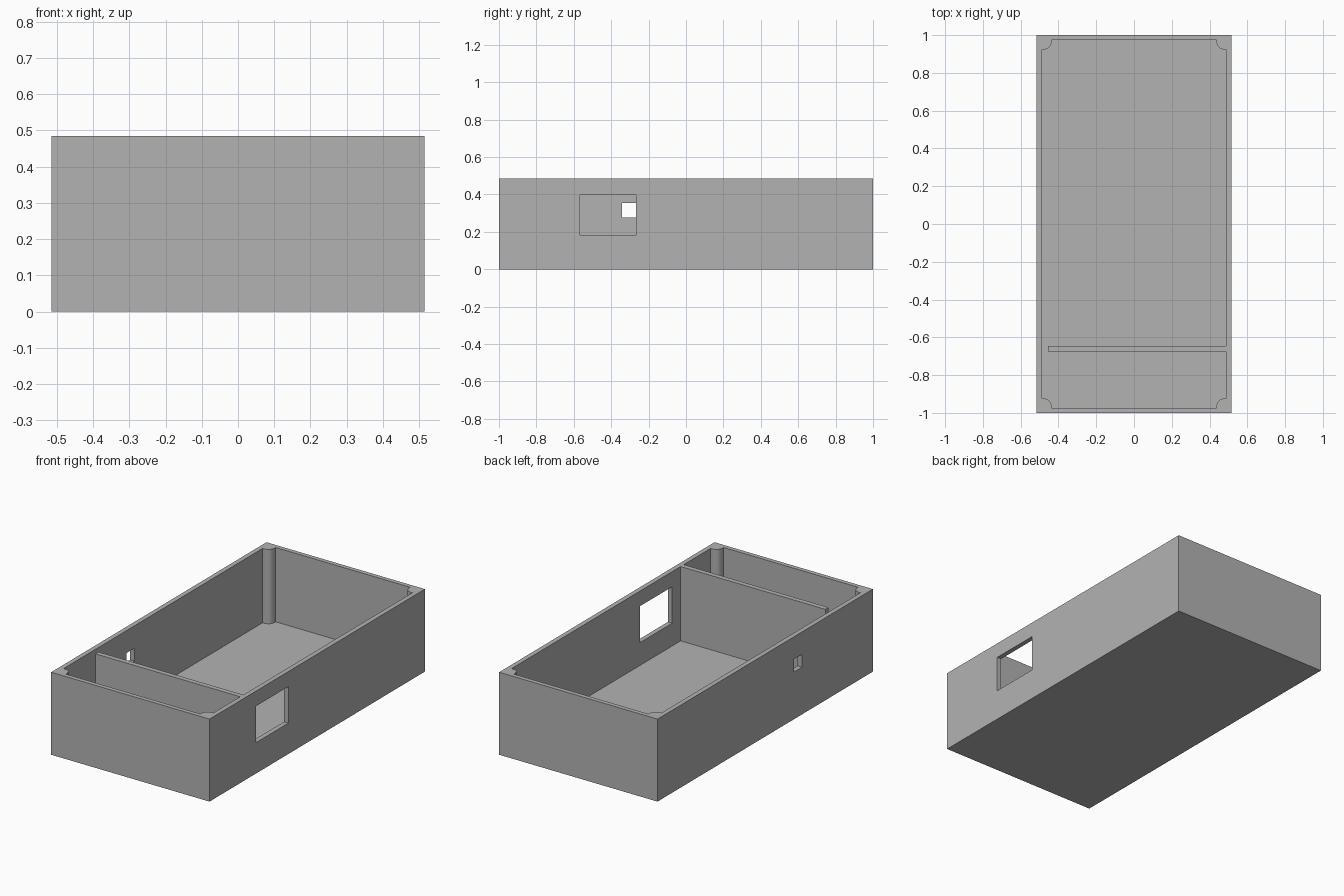
import bpy
import bmesh
import math

if "Cube" in bpy.data.objects:
    bpy.data.objects.remove(bpy.data.objects["Cube"], do_unlink=True)

HX, HY, HEIGHT = 0.515, 1.0, 0.485      # outer half sizes and height
IX, IY, FLOOR = 0.487, 0.974, 0.048     # cavity half sizes and floor level
POST, ROUND = 0.05, 0.04                # corner post size and its rounding

grey = bpy.data.materials.new("plain grey")
grey.use_nodes = True
grey.diffuse_color = (0.45, 0.45, 0.45, 1)
grey.node_tree.nodes["Principled BSDF"].inputs["Base Color"].default_value = grey.diffuse_color


def prism(name, outline, z0, z1):
    """Extrude a counter-clockwise outline from z0 to z1."""
    bm = bmesh.new()
    face = bm.faces.new([bm.verts.new((x, y, z0)) for x, y in outline])
    top = bmesh.ops.extrude_face_region(bm, geom=[face])["geom"]
    verts = [v for v in top if isinstance(v, bmesh.types.BMVert)]
    bmesh.ops.translate(bm, vec=(0, 0, z1 - z0), verts=verts)
    bmesh.ops.recalc_face_normals(bm, faces=bm.faces)
    mesh = bpy.data.meshes.new(name)
    bm.to_mesh(mesh)
    bm.free()
    mesh.materials.append(grey)
    obj = bpy.data.objects.new(name, mesh)
    bpy.context.collection.objects.link(obj)
    return obj


def rect(x0, x1, y0, y1):
    return [(x0, y0), (x1, y0), (x1, y1), (x0, y1)]


def post_notch(sx, sy):
    """Rounded post outline in one cavity corner, from the side wall to the end wall."""
    cx, cy = IX - POST + ROUND, IY - POST + ROUND
    pts = [(IX, IY - POST)]
    for i in range(9):
        a = math.radians(270 - i * 90 / 8)
        pts.append((cx + ROUND * math.cos(a), cy + ROUND * math.sin(a)))
    pts.append((IX - POST, IY))
    return [(sx * x, sy * y) for x, y in pts]


def cut(target, cutter):
    cutter.hide_render = True
    mod = target.modifiers.new("cut", "BOOLEAN")
    mod.operation = "DIFFERENCE"
    mod.solver = "EXACT"
    mod.object = cutter
    bpy.context.view_layer.objects.active = target
    bpy.ops.object.modifier_apply(modifier=mod.name)
    bpy.data.objects.remove(cutter, do_unlink=True)


# Outer block
box = prism("open_box", rect(-HX, HX, -HY, HY), 0, HEIGHT)

# Cavity leaving the corner posts and the divider that reaches out from the left wall
divider = [(IX, -0.675), (-0.455, -0.675), (-0.455, -0.646), (IX, -0.646)]
outline = (post_notch(-1, -1) + post_notch(1, -1)[::-1] + divider
           + post_notch(1, 1) + post_notch(-1, 1)[::-1])
cut(box, prism("cavity", outline, FLOOR, HEIGHT + 0.1))

# Large opening in the left wall, small opening in the right wall
cut(box, prism("large_opening", rect(IX - 0.02, HX + 0.05, -0.567, -0.268), 0.182, 0.396))
cut(box, prism("small_opening", rect(-HX - 0.05, -IX + 0.02, -0.341, -0.267), 0.278, 0.353))
